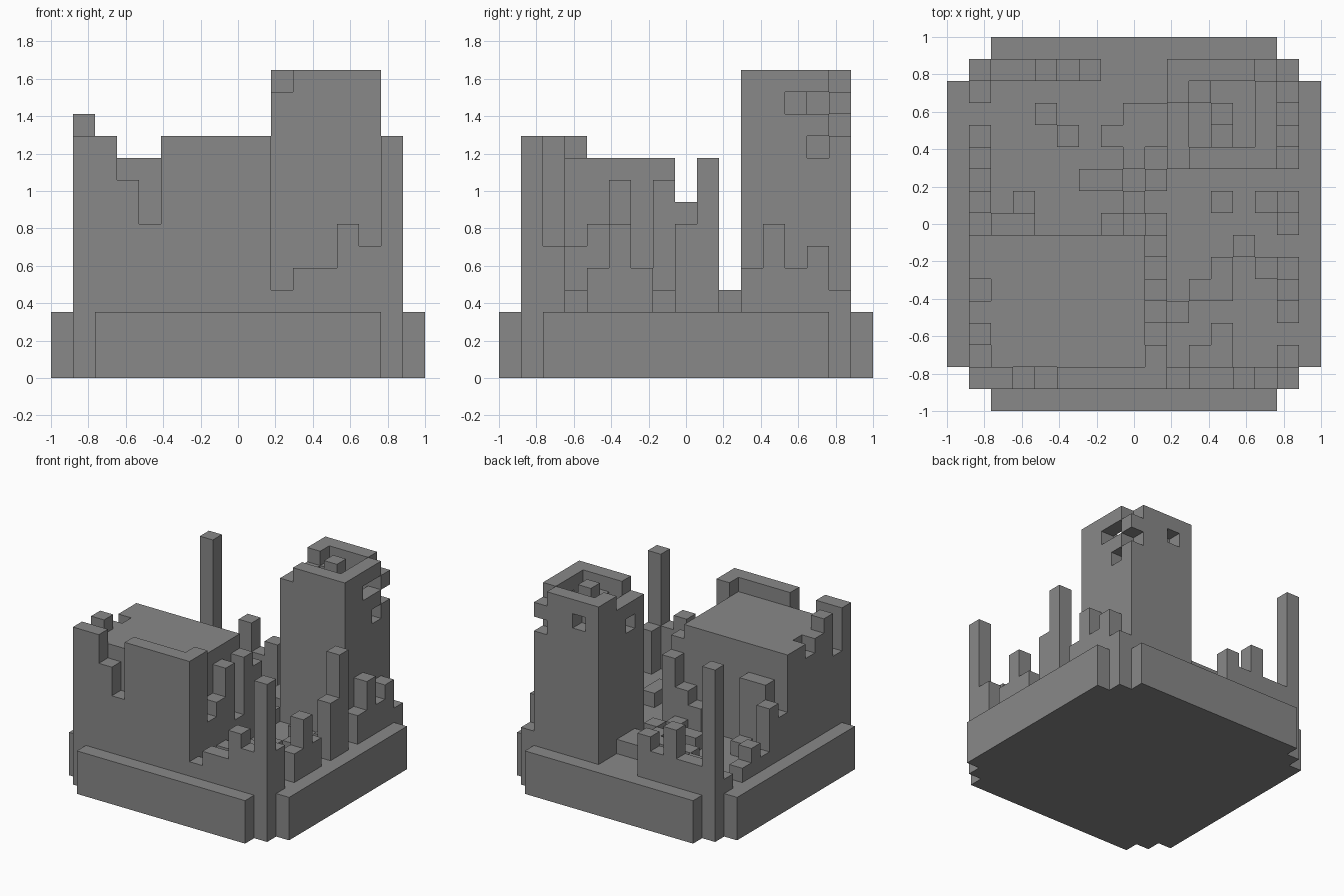
import bpy
import bmesh
from mathutils import Vector

cube = bpy.data.objects.get("Cube")
if cube:
    bpy.data.objects.remove(cube)

SIZE = 17                # blocks along each side
U = 2 / SIZE             # edge of one block
FLOOR = 3                # top of the plinth, in blocks
solid = {}               # block position -> name of its part

stone = bpy.data.materials.new("grey stone")
stone.use_nodes = True
grey = (0.25, 0.25, 0.25, 1)
stone.diffuse_color = grey
stone.node_tree.nodes["Principled BSDF"].inputs["Base Color"].default_value = grey


def fill(part, xs, ys, zs):
    for x in xs:
        for y in ys:
            for z in zs:
                solid[x, y, z] = part


def carve(xs, ys, zs):
    for x in xs:
        for y in ys:
            for z in zs:
                solid.pop((x, y, z), None)


def span(first, last):
    return range(first, last + 1)


def wall(part, heights, start, step):
    """Row of columns of the given heights, running from start along step."""
    for n, h in enumerate(heights):
        fill(part, [start[0] + n * step[0]], [start[1] + n * step[1]],
             range(FLOOR, h))


def build(part):
    """Mesh of the outer faces of one part's blocks."""
    bm = bmesh.new()
    for cell in [c for c, p in solid.items() if p == part]:
        centre = Vector(cell) + Vector((.5, .5, .5))
        for axis in range(3):
            for sign in (-1, 1):
                near = list(cell)
                near[axis] += sign
                if tuple(near) in solid:
                    continue
                n, a, b = Vector(), Vector(), Vector()
                n[axis] = sign / 2
                a[(axis + 1) % 3] = 1 / 2
                b[(axis + 2) % 3] = sign / 2
                ring = [-a - b, a - b, a + b, b - a]
                points = [(centre + n + r) * U - Vector((1, 1, 0)) for r in ring]
                bm.faces.new([bm.verts.new(p) for p in points])
    bmesh.ops.remove_doubles(bm, verts=bm.verts, dist=U / 100)
    bmesh.ops.dissolve_limit(bm, angle_limit=0.01, verts=bm.verts, edges=bm.edges)
    mesh = bpy.data.meshes.new(part)
    bm.to_mesh(mesh)
    bm.free()
    mesh.materials.append(stone)
    bpy.context.collection.objects.link(bpy.data.objects.new(part, mesh))


# Plinth with stepped corners
fill("plinth", span(1, 15), span(1, 15), range(FLOOR))
for edge in ([0], [16]):
    fill("plinth", edge, span(2, 14), range(FLOOR))
    fill("plinth", span(2, 14), edge, range(FLOOR))

# Keep: roofed block inside the walls
fill("keep", span(2, 8), span(2, 7), range(FLOOR, 10))

# Ruined outer walls
wall("front_wall", [11, 11, 9, 7] + [11] * 5 + [4, 5, 5, 7, 6, 11], (1, 1), (1, 0))
wall("right_wall", [8, 11, 10, 9, 10, 10, 6, 7, 4, 5, 4, 3, 4, 12], (1, 2), (0, 1))
wall("left_wall", [6, 3, 5, 7, 5, 3, 7, 10, 3, 5, 7, 5, 6, 4], (15, 2), (0, 1))
wall("back_wall", [5, 5, 7, 5, 6], (2, 15), (1, 0))

# Broken walls around the keep
wall("keep_side_wall", [11, 6, 7, 9, 5, 9, 8], (9, 2), (0, 1))
wall("keep_back_wall", [8, 8, 3, 3, 3, 5, 6], (2, 8), (1, 0))

# Corner tower
fill("tower", span(10, 14), span(11, 15), range(FLOOR, 14))
carve(span(11, 13), span(12, 14), range(9, 14))         # hollow top
carve([10], span(11, 13), [13])                         # broken parapet
carve([14], [15], [11, 13])                             # broken corner
carve([14], span(13, 14), [12])                         # side window
carve([14], [14], [10])                                 # lower side window
carve([11], [15], [12])                                 # back window
carve([10], [12], [11])                                 # courtyard window
fill("tower", [12], [13], range(9, 14))                 # inner stump
fill("tower", [12], [12], range(9, 13))
fill("tower", [11], [14], range(9, 13))

# Rubble in the courtyard
for x, y in [(10, 4), (11, 5), (12, 5), (12, 6), (13, 7), (14, 6), (12, 3),
             (11, 2), (12, 2), (12, 9), (14, 9), (3, 9), (4, 13), (5, 12),
             (6, 10), (7, 10), (7, 12), (8, 9), (9, 10), (8, 11)]:
    fill("rubble", [x], [y], [FLOOR])
fill("rubble", span(8, 9), span(12, 13), [FLOOR])

for name in dict.fromkeys(solid.values()):
    build(name)
